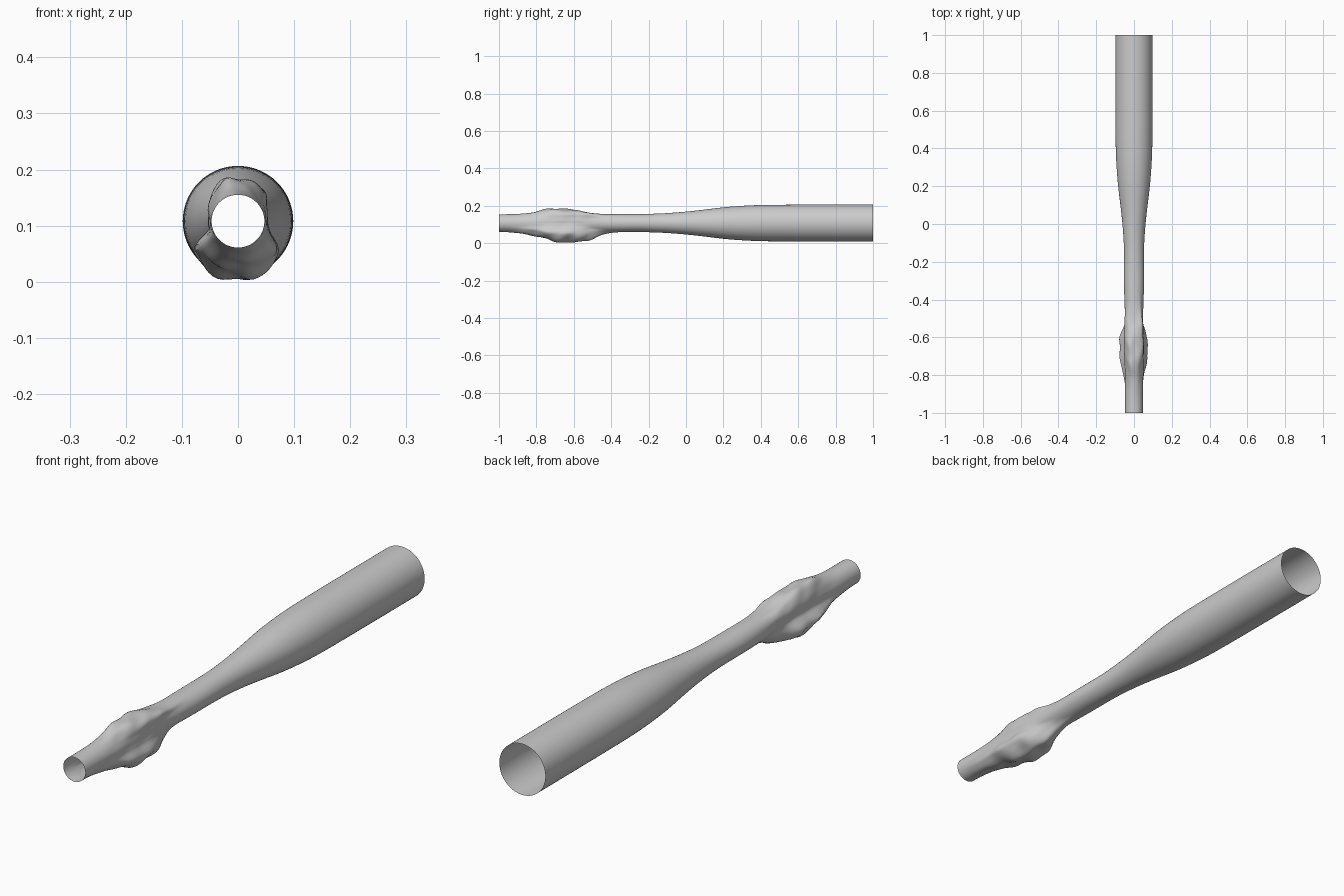
import bpy, bmesh, math

if "Cube" in bpy.data.objects:
    bpy.data.objects.remove(bpy.data.objects["Cube"])

CZ = 0.108
SEG = 72

# Main tube: (y, radius)
PROFILE = [(-1.0, .047), (-.9, .047), (-.75, .047), (-.6, .047), (-.4, .048),
           (-.25, .048), (-.12, .052), (0, .061), (.1, .072), (.2, .084),
           (.3, .092), (.4, .0965), (.55, .098), (.75, .0985), (1.0, .0985)]

# Swollen grip: (angle, extra radius, peak y, front width, back width)
LOBES = [(0, .005, -.66, .15, .12), (30, .011, -.66, .12, .15),
         (47, .024, -.64, .13, .17), (70, .027, -.69, .12, .18),
         (90, .028, -.70, .12, .17), (105, .034, -.70, .11, .15),
         (130, .021, -.66, .13, .17), (157, .011, -.64, .12, .16),
         (180, .003, -.66, .15, .12), (198, .010, -.66, .15, .11),
         (211, .045, -.66, .15, .11), (224, .050, -.65, .16, .13),
         (247, .056, -.64, .18, .15), (268, .052, -.63, .19, .17),
         (281, .060, -.63, .185, .165), (294, .056, -.64, .18, .15),
         (312, .050, -.65, .16, .13), (325, .043, -.66, .15, .11),
         (340, .015, -.66, .15, .11), (360, .005, -.66, .15, .12)]


def cubic(pts, x):
    """Smooth interpolation through rows keyed by their first value."""
    n = len(pts)
    for i in range(n - 1):
        a, b = pts[i], pts[i + 1]
        if x <= b[0]:
            break
    p, q = pts[max(i - 1, 0)], pts[min(i + 2, n - 1)]
    h = b[0] - a[0]
    t = (x - a[0]) / h
    out = []
    for k in range(1, len(a)):
        ma = (b[k] - p[k]) / (b[0] - p[0]) * h
        mb = (q[k] - a[k]) / (q[0] - a[0]) * h
        out.append((2*t**3 - 3*t*t + 1) * a[k] + (t**3 - 2*t*t + t) * ma
                   + (3*t*t - 2*t**3) * b[k] + (t**3 - t*t) * mb)
    return out


def radius(y, deg):
    r = cubic(PROFILE, y)[0]
    amp, peak, wf, wb = cubic(LOBES, deg)
    d = y - peak
    env = math.exp(-(-d / wf) ** 2) if d < 0 else math.exp(-(d / wb) ** 3)
    a = math.radians(deg)
    # Irregular ripples over the grip and slight widening behind it
    ripple = .07 * math.sin(38 * y + 3 * a) + .05 * math.sin(61 * y - 5 * a)
    neck = .006 * math.cos(a) ** 2 * math.exp(-((y + .28) / .13) ** 2)
    return r + amp * env * (1 + ripple) + neck


# Open single-walled tube, denser rings along the grip
ys = [-1 + .0125 * i for i in range(65)] + [-.2 + .04 * i for i in range(1, 31)]
bm = bmesh.new()
rings = []
for y in ys:
    fade = min(1, (y + 1) / .08)
    ring = []
    for j in range(SEG):
        deg = 360 * j / SEG
        a = math.radians(deg)
        r = .047 + (radius(y, deg) - .047) * fade
        ring.append(bm.verts.new((r * math.cos(a), y, CZ + r * math.sin(a))))
    rings.append(ring)
for r0, r1 in zip(rings, rings[1:]):
    for j in range(SEG):
        k = (j + 1) % SEG
        bm.faces.new((r0[j], r1[j], r1[k], r0[k]))
bmesh.ops.recalc_face_normals(bm, faces=bm.faces)
mesh = bpy.data.meshes.new("tube_handle")
bm.to_mesh(mesh)
bm.free()
obj = bpy.data.objects.new("tube_handle", mesh)
bpy.context.collection.objects.link(obj)
bpy.context.view_layer.objects.active = obj
obj.select_set(True)
bpy.ops.object.shade_smooth_by_angle(angle=math.radians(35))
